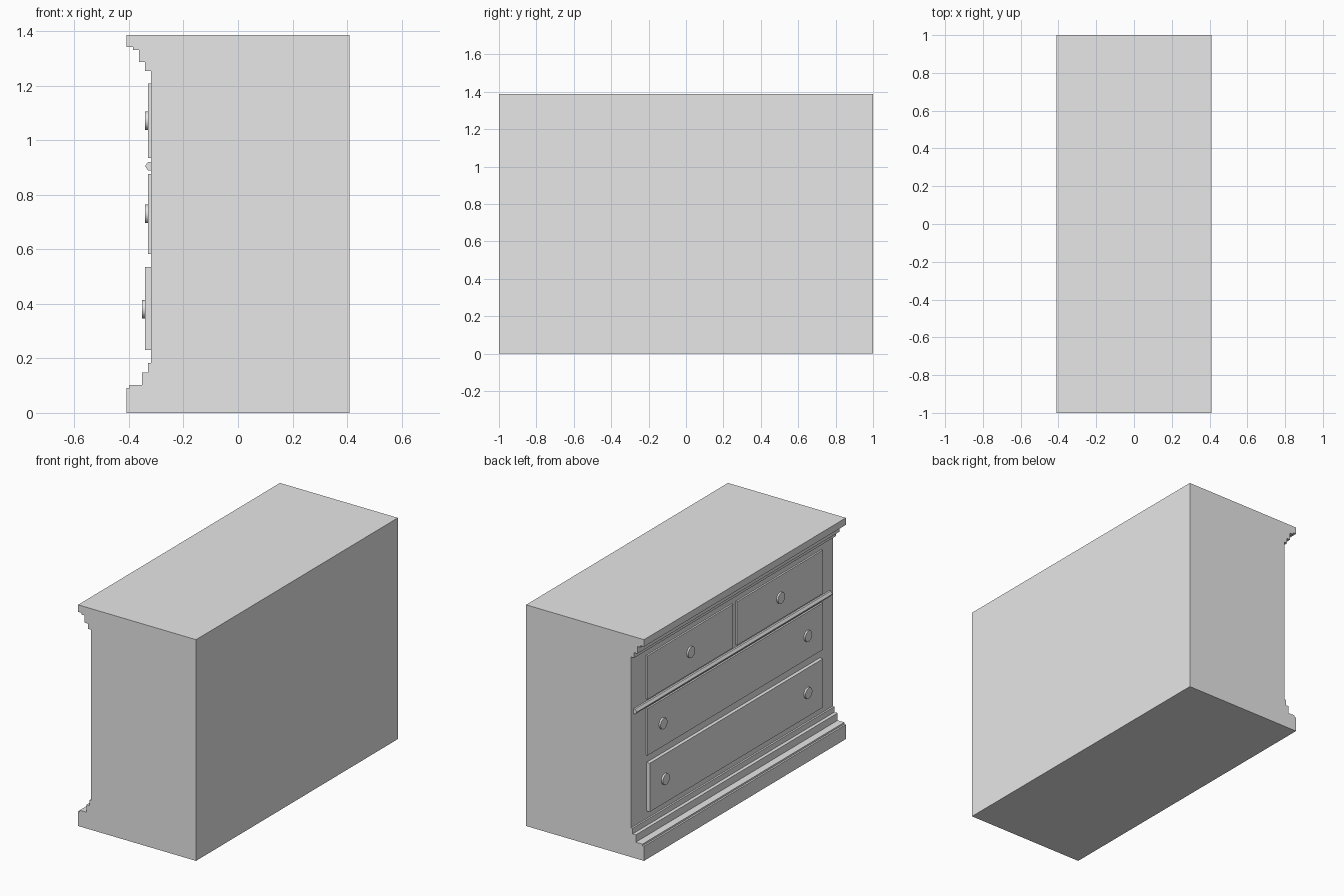
import bpy, bmesh, math
from mathutils import Matrix

if "Cube" in bpy.data.objects:
    bpy.data.objects.remove(bpy.data.objects["Cube"])

grey = bpy.data.materials.new("plain grey")
grey.diffuse_color = (0.8, 0.8, 0.8, 1)
grey.use_nodes = True
grey.node_tree.nodes["Principled BSDF"].inputs["Base Color"].default_value = grey.diffuse_color


def finish(name, bm):
    bmesh.ops.recalc_face_normals(bm, faces=bm.faces)
    me = bpy.data.meshes.new(name)
    bm.to_mesh(me)
    bm.free()
    me.materials.append(grey)
    ob = bpy.data.objects.new(name, me)
    bpy.context.collection.objects.link(ob)
    return ob


def extrude_profile(name, pts, y0, y1):
    """Sweep an (x, z) outline along y."""
    bm = bmesh.new()
    face = bm.faces.new([bm.verts.new((x, y0, z)) for x, z in pts])
    moved = bmesh.ops.extrude_face_region(bm, geom=[face])["geom"]
    verts = [v for v in moved if isinstance(v, bmesh.types.BMVert)]
    bmesh.ops.translate(bm, verts=verts, vec=(0, y1 - y0, 0))
    return finish(name, bm)


FACE = -0.319  # plane of the cabinet front, which looks along -x


def drawer(name, y0, y1, z0, z1, front):
    back = FACE + 0.01
    extrude_profile(name, [(front, z0), (back, z0), (back, z1), (front, z1)], y0, y1)


def knob(name, y, z, front, base):
    depth = base + 0.005 - front
    bm = bmesh.new()
    bmesh.ops.create_cone(bm, cap_ends=True, segments=32, radius1=0.034,
                          radius2=0.034, depth=depth,
                          matrix=Matrix.Translation((front + depth / 2, y, z))
                          @ Matrix.Rotation(math.pi / 2, 4, 'Y'))
    ob = finish(name, bm)
    bpy.context.view_layer.objects.active = ob
    ob.select_set(True)
    bpy.ops.object.shade_smooth_by_angle(angle=math.radians(35))
    ob.select_set(False)


# Cabinet with stepped plinth and stepped cornice
extrude_profile("cabinet", [
    (0.409, 0), (0.409, 1.387), (-0.409, 1.387), (-0.409, 1.343),
    (-0.386, 1.343), (-0.386, 1.332), (-0.363, 1.332), (-0.363, 1.287),
    (-0.341, 1.287), (-0.341, 1.255), (FACE, 1.255),
    (FACE, 0.183), (-0.33, 0.183), (-0.33, 0.148), (-0.352, 0.148),
    (-0.352, 0.102), (-0.398, 0.102), (-0.398, 0.091), (-0.409, 0.091),
    (-0.409, 0)], -1, 1)

# Pointed rail between the top and middle drawers
extrude_profile("rail", [
    (FACE + 0.01, 0.889), (FACE + 0.01, 0.921), (-0.33, 0.921),
    (-0.341, 0.905), (-0.33, 0.889)], -0.965, 0.975)

# Drawer fronts
drawer("top_drawer_left", 0.005, 0.853, 0.935, 1.208, -0.33)
drawer("top_drawer_right", -0.885, -0.035, 0.935, 1.208, -0.33)
drawer("middle_drawer", -0.885, 0.853, 0.583, 0.877, -0.33)
drawer("bottom_drawer", -0.87, 0.846, 0.23, 0.535, -0.341)

# Round knobs
for y in (0.43, -0.46):
    knob("top_knob", y, 1.072, -0.341, -0.33)
for y in (0.705, -0.73):
    knob("middle_knob", y, 0.73, -0.341, -0.33)
for y in (0.697, -0.715):
    knob("bottom_knob", y, 0.381, -0.352, -0.341)
